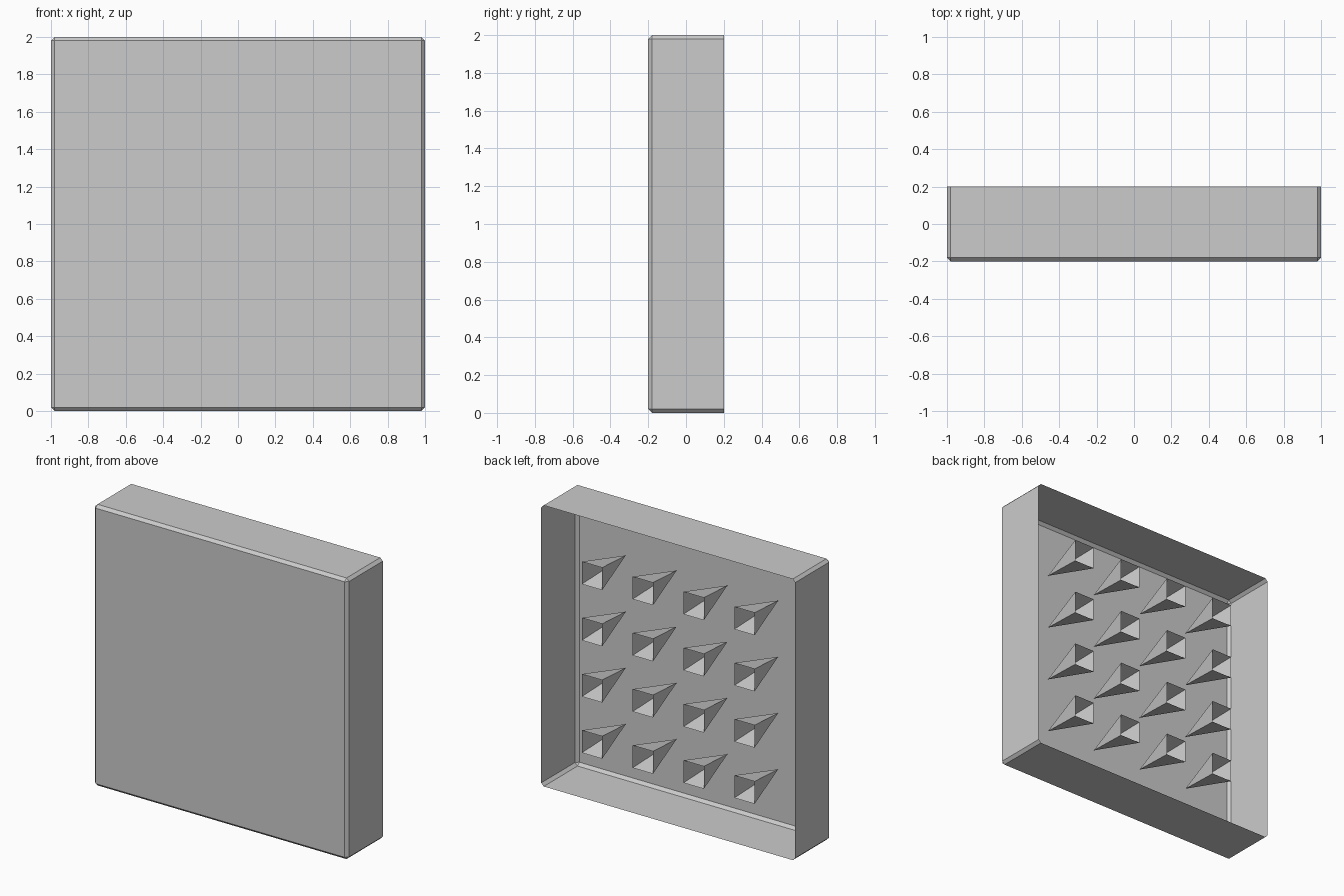
import bpy
import bmesh
from mathutils import Vector

if "Cube" in bpy.data.objects:
    bpy.data.objects.remove(bpy.data.objects["Cube"], do_unlink=True)

# Single plain grey
GREY = (0.6, 0.6, 0.6, 1.0)
grey = bpy.data.materials.new("light_grey")
grey.use_nodes = True
grey.diffuse_color = GREY
next(n for n in grey.node_tree.nodes
     if n.type == 'BSDF_PRINCIPLED').inputs["Base Color"].default_value = GREY

BACK, DEPTH, SIZE = 0.2, 0.4, 2.0
CHAMFER = 0.02
SPIKE_SIDE, SPIKE_LENGTH = 0.16, 0.38
SPACING = 0.4


def add_object(name, bm):
    mesh = bpy.data.meshes.new(name)
    bm.to_mesh(mesh)
    bm.free()
    mesh.materials.append(grey)
    obj = bpy.data.objects.new(name, mesh)
    bpy.context.collection.objects.link(obj)
    return obj


# Thin tray: a box with no back, chamfered on every edge but the open rim
bm = bmesh.new()
bmesh.ops.create_cube(bm, size=1)
bmesh.ops.scale(bm, vec=(SIZE, DEPTH, SIZE), verts=bm.verts)
bmesh.ops.translate(bm, vec=(0, 0, SIZE / 2), verts=bm.verts)
bm.normal_update()
bmesh.ops.delete(bm, geom=[f for f in bm.faces if f.normal.y > 0.9],
                 context='FACES')
bmesh.ops.bevel(bm, geom=[e for e in bm.edges if not e.is_boundary],
                offset=CHAMFER, segments=1, affect='EDGES')
add_object("tray_shell", bm)

# Hollow pyramid, open at the rim, with its tip at the front panel
bm = bmesh.new()
h = SPIKE_SIDE / 2
base = [bm.verts.new((x, 0, z)) for x, z in ((-h, -h), (h, -h), (h, h), (-h, h))]
tip = bm.verts.new((0, -SPIKE_LENGTH, 0))
for i in range(4):
    bm.faces.new((base[i], base[(i + 1) % 4], tip))
bm.normal_update()
for f in bm.faces:
    c = f.calc_center_median()
    if f.normal.dot(Vector((c.x, 0, c.z))) < 0:
        f.normal_flip()
spike = add_object("hollow_spike", bm)

# Four by four grid of spikes sharing one mesh
for row in range(4):
    for col in range(4):
        obj = spike
        if row or col:
            obj = spike.copy()
            bpy.context.collection.objects.link(obj)
        obj.name = f"hollow_spike_{row + 1}_{col + 1}"
        obj.location = ((col - 1.5) * SPACING, BACK, SIZE / 2 + (row - 1.5) * SPACING)
